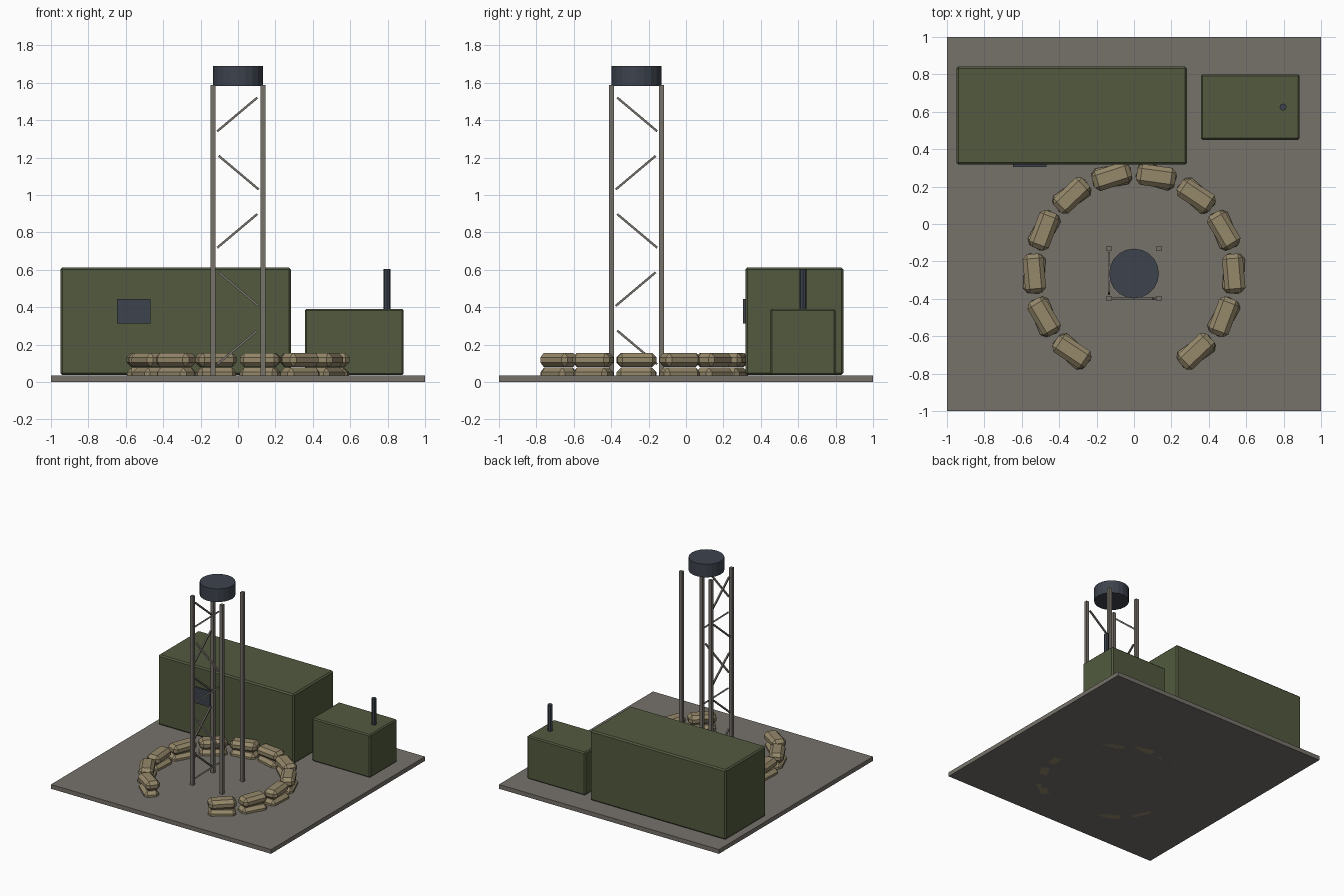
import bpy, math
from mathutils import Vector

if "Cube" in bpy.data.objects:
    bpy.data.objects.remove(bpy.data.objects["Cube"])


def srgb(h):
    c = [int(h[i:i + 2], 16) / 255 for i in (0, 2, 4)]
    return [x / 12.92 if x <= 0.04045 else ((x + 0.055) / 1.055) ** 2.4 for x in c] + [1]


def material(name, h):
    m = bpy.data.materials.new(name)
    m.diffuse_color = srgb(h)
    m.use_nodes = True
    m.node_tree.nodes["Principled BSDF"].inputs["Base Color"].default_value = m.diffuse_color
    return m


GROUND = material("grey_concrete", "76716A")
STEEL = material("grey_steel", "76716A")
GREEN = material("olive_green", "525A3F")
DARK = material("dark_slate", "3D434D")
SAND = material("sand_canvas", "95886A")


def finish(o, name, mat, bevel=0):
    o.name = name
    o.data.materials.append(mat)
    if bevel:
        b = o.modifiers.new("bevel", 'BEVEL')
        b.width, b.segments = bevel, 1
        b.limit_method = 'NONE'
    return o


def box(name, lo, hi, mat, bevel=0):
    lo, hi = Vector(lo), Vector(hi)
    bpy.ops.mesh.primitive_cube_add(size=1, location=(lo + hi) / 2)
    o = bpy.context.object
    o.scale = hi - lo
    bpy.ops.object.transform_apply(location=False, rotation=False, scale=True)
    return finish(o, name, mat, bevel)


def cylinder(name, x, y, z0, z1, r, sides, mat):
    bpy.ops.mesh.primitive_cylinder_add(vertices=sides, radius=r, depth=z1 - z0,
                                        location=(x, y, (z0 + z1) / 2))
    return finish(bpy.context.object, name, mat)


def bar(name, a, b, t, mat):
    a, b = Vector(a), Vector(b)
    d = b - a
    o = box(name, (-t / 2, -t / 2, -d.length / 2), (t / 2, t / 2, d.length / 2), mat)
    o.location = (a + b) / 2
    o.rotation_euler = d.to_track_quat('Z', 'Y').to_euler()
    return o


# Ground slab, shelter with window, generator with exhaust
box("ground_slab", (-1, -1, 0), (1, 1, 0.035), GROUND)
box("shelter", (-0.95, 0.317, 0.037), (0.283, 0.842, 0.612), GREEN, 0.011)
box("shelter_window", (-0.648, 0.305, 0.312), (-0.468, 0.325, 0.443), DARK)
box("generator", (0.357, 0.45, 0.037), (0.886, 0.80, 0.39), GREEN, 0.009)
cylinder("exhaust_pipe", 0.797, 0.625, 0.37, 0.605, 0.019, 8, DARK)

# Lattice tower: four legs, alternating braces on two faces, drum on top
CY, H = -0.265, 0.134
for sx in (-1, 1):
    for sy in (-1, 1):
        x, y = sx * H, CY + sy * H
        box("tower_leg", (x - 0.013, y - 0.013, 0.035), (x + 0.013, y + 0.013, 1.588), STEEL)
for i in range(5):
    z = 0.185 + i * 0.3113
    s = 1 if i % 2 == 0 else -1
    o = -0.004 * s
    bar("front_brace", (-0.107 + o, CY - H, z - s * 0.09), (0.107 + o, CY - H, z + s * 0.09), 0.012, STEEL)
    bar("side_brace", (-H, CY - 0.107 - o, z + s * 0.09), (-H, CY + 0.107 - o, z - s * 0.09), 0.012, STEEL)
cylinder("tower_drum", 0, CY, 1.582, 1.69, 0.133, 20, DARK)

# Two-layer sandbag ring of fourteen places, open at the front
for layer, (z, yaw) in enumerate(((0.038, -3), (0.118, 5))):
    for i in range(14):
        if i in (10, 11):
            continue
        a = i * math.tau / 14
        bag = box("sandbag", (-0.056, -0.105, -0.038), (0.056, 0.105, 0.038), SAND, 0.024)
        bag.location = (0.533 * math.cos(a), CY + 0.533 * math.sin(a), z)
        bag.rotation_euler.z = a + math.radians(yaw)
